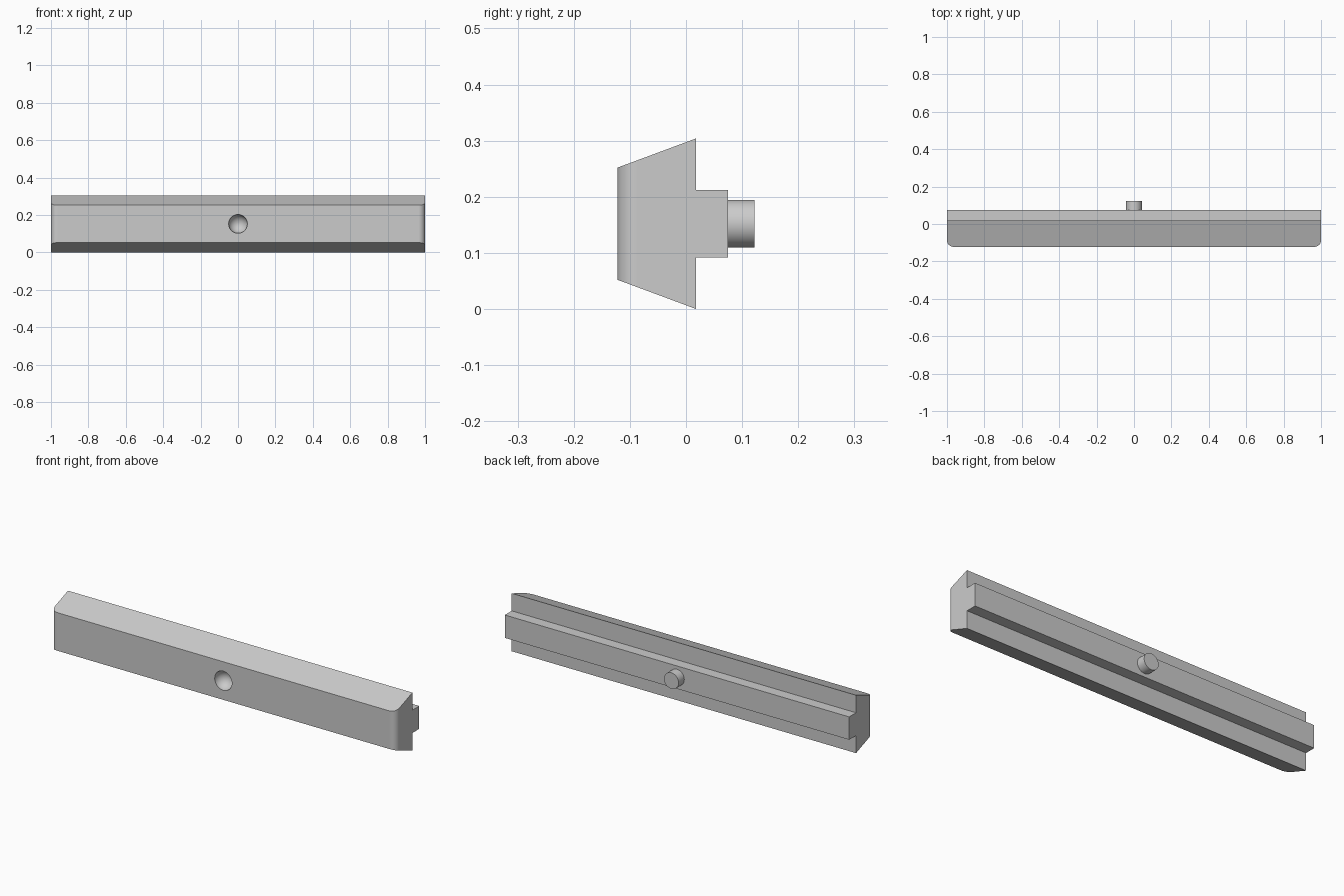
import bpy, bmesh, math
from mathutils import Matrix, Vector

cube = bpy.data.objects.get("Cube")
if cube:
    bpy.data.objects.remove(cube, do_unlink=True)

MID_Z = 0.152
FRONT, BACK, RAIL, PEG = -0.122, 0.018, 0.075, 0.122
CORNER = 0.035

grey = bpy.data.materials.new("light grey")
grey.use_nodes = True
grey.diffuse_color = (0.6, 0.6, 0.6, 1)
grey.node_tree.nodes["Principled BSDF"].inputs["Base Color"].default_value = (0.6, 0.6, 0.6, 1)


def add_object(name, bm):
    bmesh.ops.recalc_face_normals(bm, faces=bm.faces)
    mesh = bpy.data.meshes.new(name)
    bm.to_mesh(mesh)
    bm.free()
    mesh.materials.append(grey)
    obj = bpy.data.objects.new(name, mesh)
    bpy.context.collection.objects.link(obj)
    return obj


def prism(name, points, direction):
    """Extrude a closed outline along a direction."""
    bm = bmesh.new()
    face = bm.faces.new([bm.verts.new(p) for p in points])
    new = bmesh.ops.extrude_face_region(bm, geom=[face])["geom"]
    verts = [v for v in new if isinstance(v, bmesh.types.BMVert)]
    bmesh.ops.translate(bm, verts=verts, vec=Vector(direction))
    return add_object(name, bm)


def select_only(obj):
    bpy.ops.object.select_all(action='DESELECT')
    obj.select_set(True)
    bpy.context.view_layer.objects.active = obj


def boolean(obj, cutter, operation):
    mod = obj.modifiers.new(operation, 'BOOLEAN')
    mod.operation = operation
    mod.solver = 'EXACT'
    mod.object = cutter
    select_only(obj)
    bpy.ops.object.modifier_apply(modifier=mod.name)
    bpy.data.objects.remove(cutter, do_unlink=True)


# Bar: tapered section with a rail along its back, mirrored about mid height
half = [(FRONT, 0.1), (BACK, MID_Z), (BACK, 0.06), (RAIL, 0.06)]
section = half + [(y, -z) for y, z in reversed(half)]
bar = prism("bar", [(-1, y, MID_Z + z) for y, z in section], (2, 0, 0))

# Rounded front corners at both ends
arc = [(1 - CORNER + CORNER * math.sin(a), FRONT + CORNER - CORNER * math.cos(a))
       for a in (math.pi / 2 * i / 12 for i in range(13))]
outline = [(-x, y) for x, y in reversed(arc)] + arc + [(1, 0.2), (-1, 0.2)]
corners = prism("corner_cutter", [(x, y, -0.1) for x, y in outline], (0, 0, 0.6))
boolean(bar, corners, 'INTERSECT')

# Round dimple in the middle of the front
bm = bmesh.new()
bmesh.ops.create_uvsphere(bm, u_segments=40, v_segments=24, radius=0.05,
                          matrix=Matrix.Translation((0, FRONT, MID_Z)) @ Matrix.Rotation(math.pi / 2, 4, 'X'))
boolean(bar, add_object("dimple_cutter", bm), 'DIFFERENCE')

# Round peg on the back of the rail
bm = bmesh.new()
bmesh.ops.create_cone(bm, cap_ends=True, segments=48, radius1=0.0425, radius2=0.0425, depth=PEG - RAIL,
                      matrix=Matrix.Translation((0, (PEG + RAIL) / 2, MID_Z)) @ Matrix.Rotation(math.pi / 2, 4, 'X'))
peg = add_object("peg", bm)

# Smooth curves, crisp edges
for obj in (bar, peg):
    select_only(obj)
    bpy.ops.object.shade_smooth_by_angle(angle=math.radians(30))
    obj.modifiers.new("even shading", 'WEIGHTED_NORMAL').keep_sharp = True
